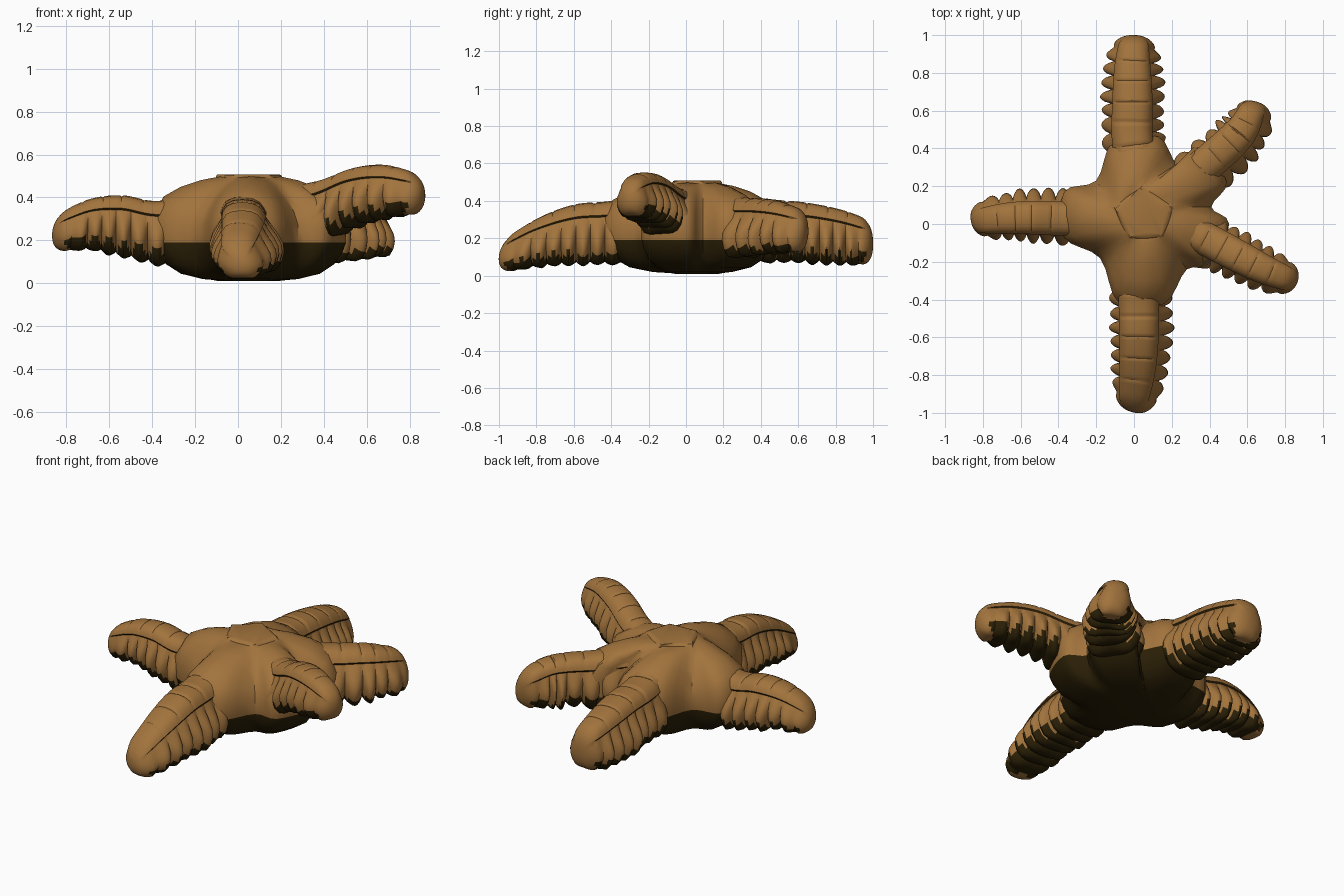
import bpy, math, random
from mathutils import Vector

cube = bpy.data.objects.get("Cube")
if cube:
    bpy.data.objects.remove(cube)
rng = random.Random(4)


def material(name, rgb):
    m = bpy.data.materials.new(name)
    m.use_nodes = True
    m.diffuse_color = (*rgb, 1)
    bsdf = m.node_tree.nodes["Principled BSDF"]
    bsdf.inputs["Base Color"].default_value = (*rgb, 1)
    bsdf.inputs["Roughness"].default_value = 0.9
    return m


SKIN = material("tan brown", (0.36, 0.172, 0.046))
UNDER = material("dark underside brown", (0.024, 0.014, 0.002))


def spline(pts, t, closed=False):
    """Catmull-Rom point at t, counted in control points."""
    n = len(pts)
    i = int(t) if closed else min(int(t), n - 2)
    f = t - i
    pick = (lambda k: pts[k % n]) if closed else (lambda k: pts[max(0, min(n - 1, k))])
    a, b, c, d = (pick(i + k) for k in (-1, 0, 1, 2))
    return (b * 2 + (c - a) * f + (a * 2 - b * 5 + c * 4 - d) * f**2
            + (b * 3 - a - c * 3 + d) * f**3) / 2


def skin_rings(name, rings, is_under):
    """Joins closed rings into a capped, smooth shaded surface."""
    n = len(rings[0])
    verts = [v for ring in rings for v in ring]
    faces = [tuple(range(n))[::-1], tuple(range(len(verts) - n, len(verts)))]
    for r in range(len(rings) - 1):
        for k in range(n):
            q = (k + 1) % n
            faces.append((r * n + k, r * n + q, (r + 1) * n + q, (r + 1) * n + k))
    mesh = bpy.data.meshes.new(name)
    mesh.from_pydata(verts, [], faces)
    mesh.materials.append(SKIN)
    mesh.materials.append(UNDER)
    mesh.update()
    obj = bpy.data.objects.new(name, mesh)
    bpy.context.collection.objects.link(obj)
    bpy.ops.object.select_all(action="DESELECT")
    obj.select_set(True)
    bpy.context.view_layer.objects.active = obj
    # Consistent outward normals before the colour rule reads them
    bpy.ops.object.mode_set(mode="EDIT")
    bpy.ops.mesh.select_all(action="SELECT")
    bpy.ops.mesh.normals_make_consistent(inside=False)
    bpy.ops.object.mode_set(mode="OBJECT")
    for p in mesh.polygons:
        p.material_index = int(is_under(p))
    bpy.ops.object.shade_smooth_by_angle(angle=math.radians(35))


# Half section of an arm: sideways, downwards, how far the lobes shape it
HALF = [(0, 0, 0), (.28, .015, 0), (.48, .06, 0), (.6, .14, 0), (.65, .2, 0),
        (.62, .23, 0), (.7, .32, .35), (.82, .45, .8), (.91, .58, 1), (.91, .7, 1),
        (.81, .83, 1), (.62, .94, 1), (.42, .97, .7), (.22, .96, .4), (0, .95, .3)]
SECTION = HALF + [(-u, v, k) for u, v, k in HALF[-2:0:-1]]
BEND = 0.87


def arm(name, path, width, skew, lobes=9):
    """path holds x, y, top height, bottom height; skew slides the ridge sideways."""
    pts = [Vector(p) for p in path]
    last = len(pts) - 1
    sizes = [[rng.uniform(.75, 1.1) for i in range(lobes + 1)] for flank in range(2)]
    steps = [BEND * i / (lobes * 8) for i in range(lobes * 8)]
    steps += [BEND + (1 - BEND) * math.sin(math.pi / 2 * i / 9) for i in range(10)]
    rings = []
    for s in steps:
        c = spline(pts, s * last)
        ahead = spline(pts, min(s + .03, 1) * last)
        back = spline(pts, max(s - .03, 0) * last)
        side = Vector((back.y - ahead.y, ahead.x - back.x)).normalized()
        tip = max(0, (s - BEND) / (1 - BEND))
        q = max(.04, math.sqrt(1 - tip * tip))
        w = width * (1 - .42 * s**4)
        row = min(lobes * s / BEND, lobes)
        pulse = abs(math.sin(math.pi * row)) ** .7
        fade = min(1, max(0, (BEND + .03 - s) / .08))
        # Cross seams along the ridge
        seam = abs((s * 7) % 1 - .5) < .05
        mid, half = (c[2] + c[3]) / 2, (c[2] - c[3]) / 2
        ring = []
        for u, v, k in SECTION:
            wave = pulse * sizes[u > 0][int(row)]
            gap = (1 - wave) * fade
            # The blunt tip is rounder than the ribbed length
            rim = u + math.copysign(.15 * k * wave * fade, u) * (u != 0) - .2 * u * k * gap
            vv = v - .17 * k * gap * v
            if seam and v < .2:
                vv += .018
            if tip > 0:
                a = math.atan2(u, 1 - 2 * v)
                rim += (math.sin(a) * .95 - rim) * tip
                vv += ((1 - math.cos(a)) / 2 - vv) * tip
            off = (rim * w + skew * (1 - v)) * q
            ring.append((c.x + side.x * off, c.y + side.y * off,
                         mid + half * (1 - 2 * vv) * q))
        rings.append(ring)
    end = pts[-1].xy
    skin_rings(name, rings, lambda p: p.normal.z < -.25 and (p.center.xy - end).length > .09)


arm("back_arm", [(.04, .2, .45, .05), (0, .45, .41, .05), (0, .65, .39, .05),
                 (0, .84, .35, .045), (.01, 1, .29, .05)], .168, .01)
arm("back_left_arm", [(.2, .15, .45, .08), (.38, .28, .42, .08), (.53, .41, .41, .1),
                      (.61, .505, .39, .11), (.67, .64, .34, .12)], .145, .035, 7)
arm("left_arm", [(.2, .01, .44, .08), (.4, -.09, .485, .17), (.55, -.17, .54, .25),
                 (.7, -.245, .55, .29), (.865, -.31, .5, .32)], .135, 0, 8)
arm("front_arm", [(.05, -.15, .45, .05), (.05, -.4, .4, .04), (.05, -.6, .38, .04),
                  (.04, -.8, .305, .03), (.01, -1, .18, .005)], .165, -.03)
arm("right_arm", [(-.15, .05, .46, .05), (-.36, .045, .385, .07), (-.54, .05, .41, .11),
                  (-.7, .045, .39, .14), (-.865, .025, .31, .14)], .14, .02, 8)

# Central body: star outline of inner corners and arm roots, with a flat top plate
CENTRE = Vector((.05, .05))
CORNERS = [(.41, .09), (.23, .32), (-.2, .23), (-.18, -.18), (.28, -.24)]
ROOTS = [(.42, .32), (.01, .45), (-.37, .05), (.04, -.42), (.46, -.11)]
PLATE = [(.2, .09), (.03, .19), (-.1, .08), (-.02, -.07), (.15, -.06)]
outline = []
for corner, root in zip(CORNERS, ROOTS):
    r = Vector(root)
    d = (r - CENTRE).normalized()
    p = Vector((-d.y, d.x)) * .12
    outline += [Vector(corner), r - p, r + p]

# Rings: spread from plate to outline, height, how far the corners sink
LEVELS = [(-.05, .508, 0), (0, .504, 0), (.03, .494, 0), (.07, .498, .01),
          (.35, .48, .03), (.62, .45, .055), (.86, .405, .075), (1, .32, .05),
          (1, .19, 0), (.94, .14, 0), (.83, .09, 0), (.62, .045, 0), (.3, .02, 0),
          (-.1, .01, 0)]
rings = []
for spread, z, sink in LEVELS:
    ring = []
    for j in range(60):
        edge = spline(outline, j / 4, True)
        part = j % 12
        a, b = Vector(PLATE[j // 12]), Vector(PLATE[(j // 12 + 1) % 5])
        inner = a.lerp(b, part / 12)
        pos = inner + (edge - inner) * spread
        ring.append((pos.x, pos.y, z - sink * abs(1 - part / 6)))
    rings.append(ring)
skin_rings("central_body", rings, lambda p: p.center.z < .19)
